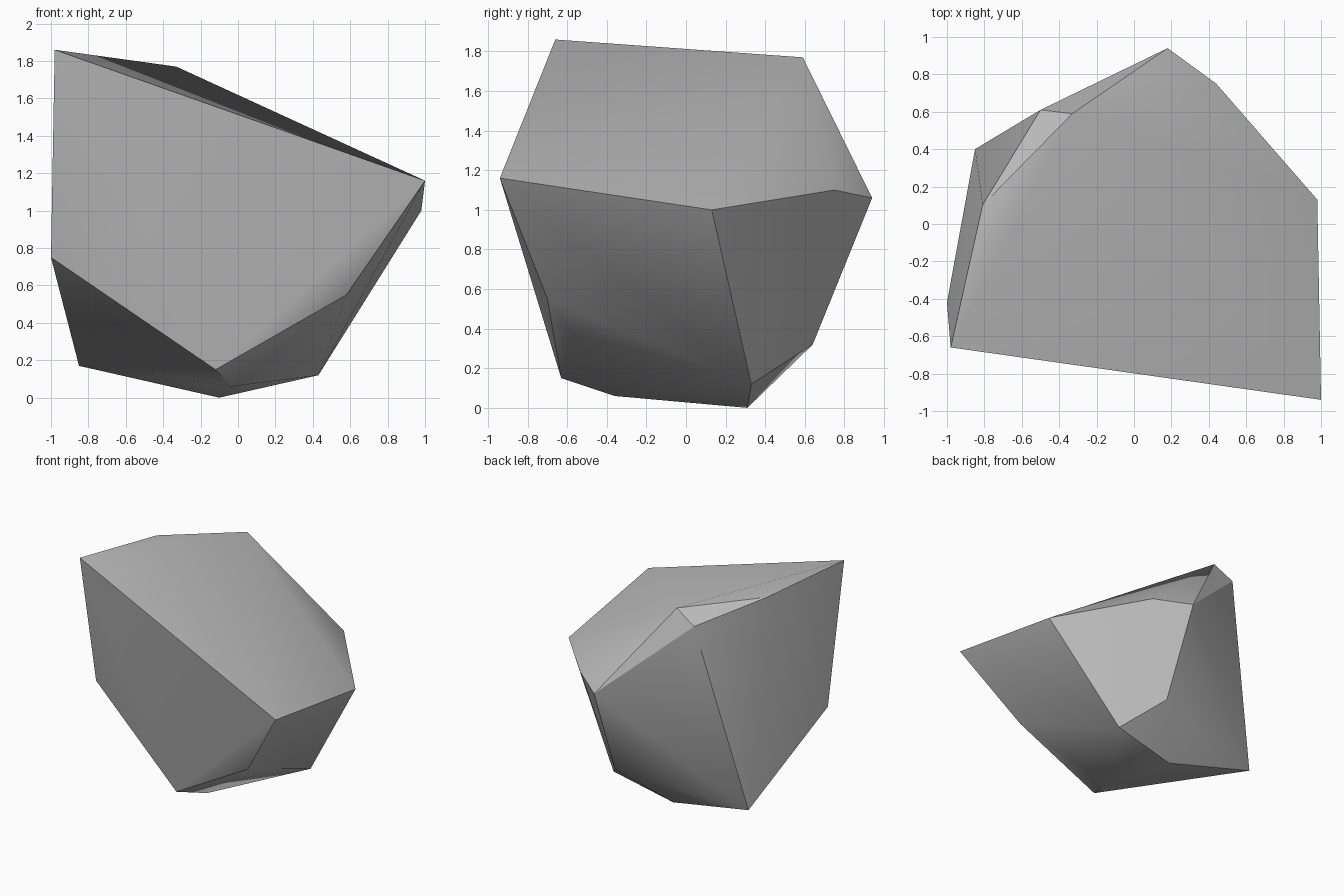
import bpy
import bmesh
import math

# Remove the default cube
default_cube = bpy.data.objects.get("Cube")
if default_cube:
    bpy.data.objects.remove(default_cube, do_unlink=True)


def make_material(name, colour):
    material = bpy.data.materials.new(name)
    material.use_nodes = True
    material.diffuse_color = colour
    material.node_tree.nodes["Principled BSDF"].inputs["Base Color"].default_value = colour
    return material


def make_hull(name, corners, material):
    """Wrap a tight convex skin around the given corner points."""
    bm = bmesh.new()
    for corner in corners:
        bm.verts.new(corner)
    bmesh.ops.convex_hull(bm, input=bm.verts[:])
    bmesh.ops.recalc_face_normals(bm, faces=bm.faces[:])
    mesh = bpy.data.meshes.new(name)
    bm.to_mesh(mesh)
    bm.free()
    mesh.materials.append(material)
    hull = bpy.data.objects.new(name, mesh)
    bpy.context.collection.objects.link(hull)
    return hull


# Corners of the boulder, grouped by height
crown = [(-0.98, -0.66, 1.86), (-0.81, 0.1, 1.8), (-0.33, 0.59, 1.77), (-0.5, 0.61, 1.67)]
shoulder = [(1, -0.94, 1.16), (0.98, 0.13, 1), (0.44, 0.75, 1.1), (0.18, 0.94, 1.06)]
waist = [(-1, -0.42, 0.75), (0.58, -0.7, 0.55), (0.2, 0.64, 0.32)]
foot = [(-0.85, 0.4, 0.17), (-0.12, -0.63, 0.15), (0.43, 0.33, 0.12),
        (-0.03, -0.36, 0.06), (-0.1, 0.31, 0)]

stone = make_material("stone grey", (0.5, 0.5, 0.5, 1))
boulder = make_hull("boulder", crown + shoulder + waist + foot, stone)

# Soften gentle bends, keep hard ridges crisp
bpy.ops.object.select_all(action="DESELECT")
boulder.select_set(True)
bpy.context.view_layer.objects.active = boulder
bpy.ops.object.shade_smooth_by_angle(angle=math.radians(30))
